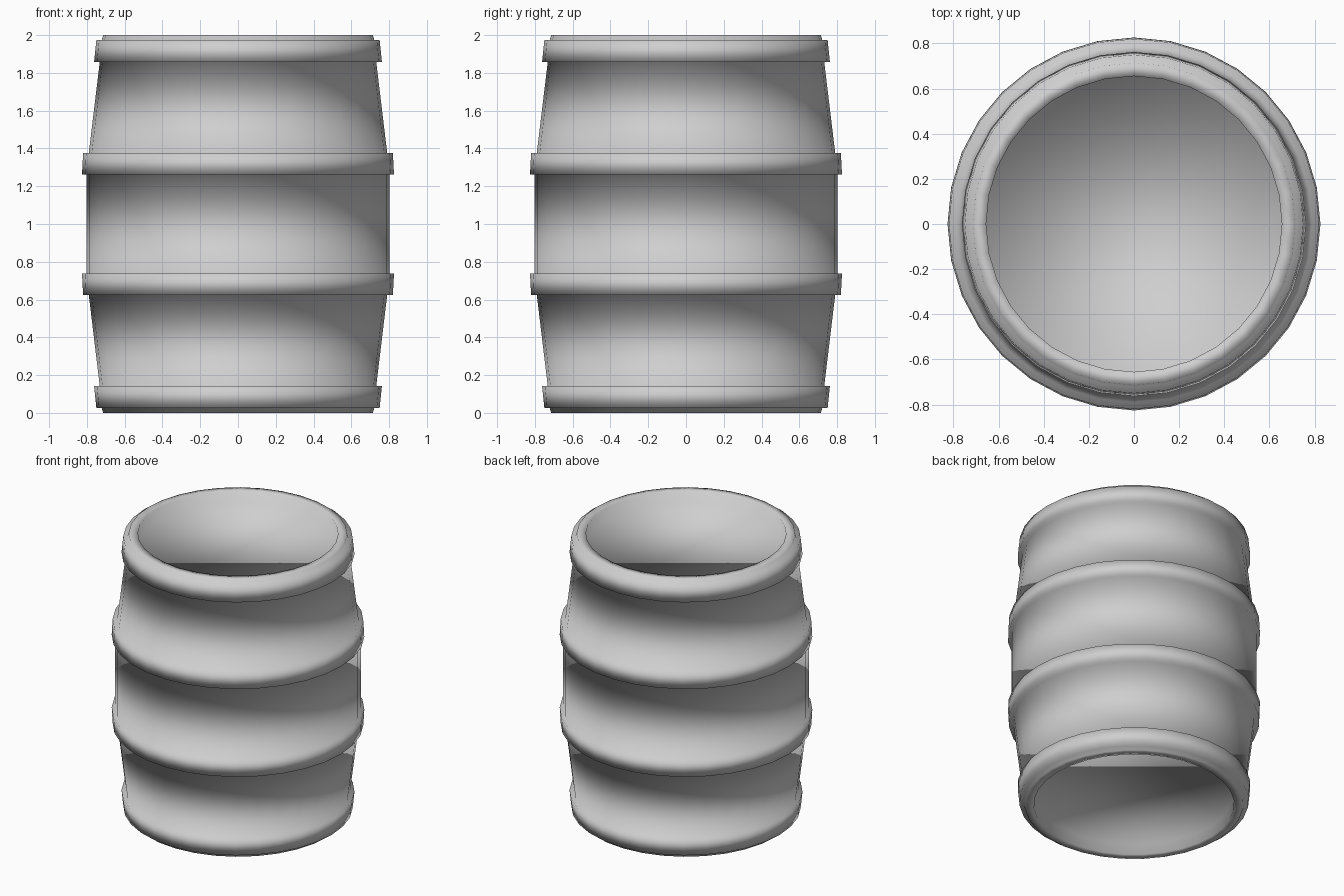
import bpy
import bmesh
from math import cos, sin, tau

SIDES = 32
MIDDLE = 1.0
RECESS = 0.08

# Remove the default cube
cube = bpy.data.objects.get("Cube")
if cube:
    bpy.data.objects.remove(cube, do_unlink=True)


def make_material(name, colour):
    mat = bpy.data.materials.new(name)
    mat.use_nodes = True
    mat.diffuse_color = colour
    mat.node_tree.nodes["Principled BSDF"].inputs["Base Color"].default_value = colour
    return mat


def lathe(name, profile, mat):
    """Turn a (radius, height) profile around z and close both ends."""
    bm = bmesh.new()
    rings = [[bm.verts.new((r * cos(tau * i / SIDES), r * sin(tau * i / SIDES), z))
              for i in range(SIDES)] for r, z in profile]
    for low, high in zip(rings, rings[1:]):
        for i in range(SIDES):
            j = (i + 1) % SIDES
            bm.faces.new((low[i], low[j], high[j], high[i]))
    # Recessed end discs
    bm.faces.new(rings[0])
    bm.faces.new(rings[-1])
    bmesh.ops.recalc_face_normals(bm, faces=bm.faces)
    for face in bm.faces:
        face.smooth = True
    mesh = bpy.data.meshes.new(name)
    bm.to_mesh(mesh)
    bm.free()
    mesh.materials.append(mat)
    obj = bpy.data.objects.new(name, mesh)
    bpy.context.collection.objects.link(obj)
    return obj


# Upper half of the outline, from the middle up: body, hoop, staves, end hoop, rim
belly_hoop = [(0.803, 1.262), (0.826, 1.262), (0.82, 1.375), (0.79, 1.375)]
end_hoop = [(0.732, 1.857), (0.762, 1.857), (0.75, 1.973), (0.722, 1.973)]
rim = [(0.714, 2.0), (0.655, 2.0), (0.655, 2.0 - RECESS)]
upper = belly_hoop + end_hoop + rim

# Mirror the outline for the lower half
lower = [(r, 2 * MIDDLE - z) for r, z in reversed(upper)]

grey = make_material("light_grey", (0.62, 0.62, 0.62, 1.0))
lathe("barrel", lower + upper, grey)
